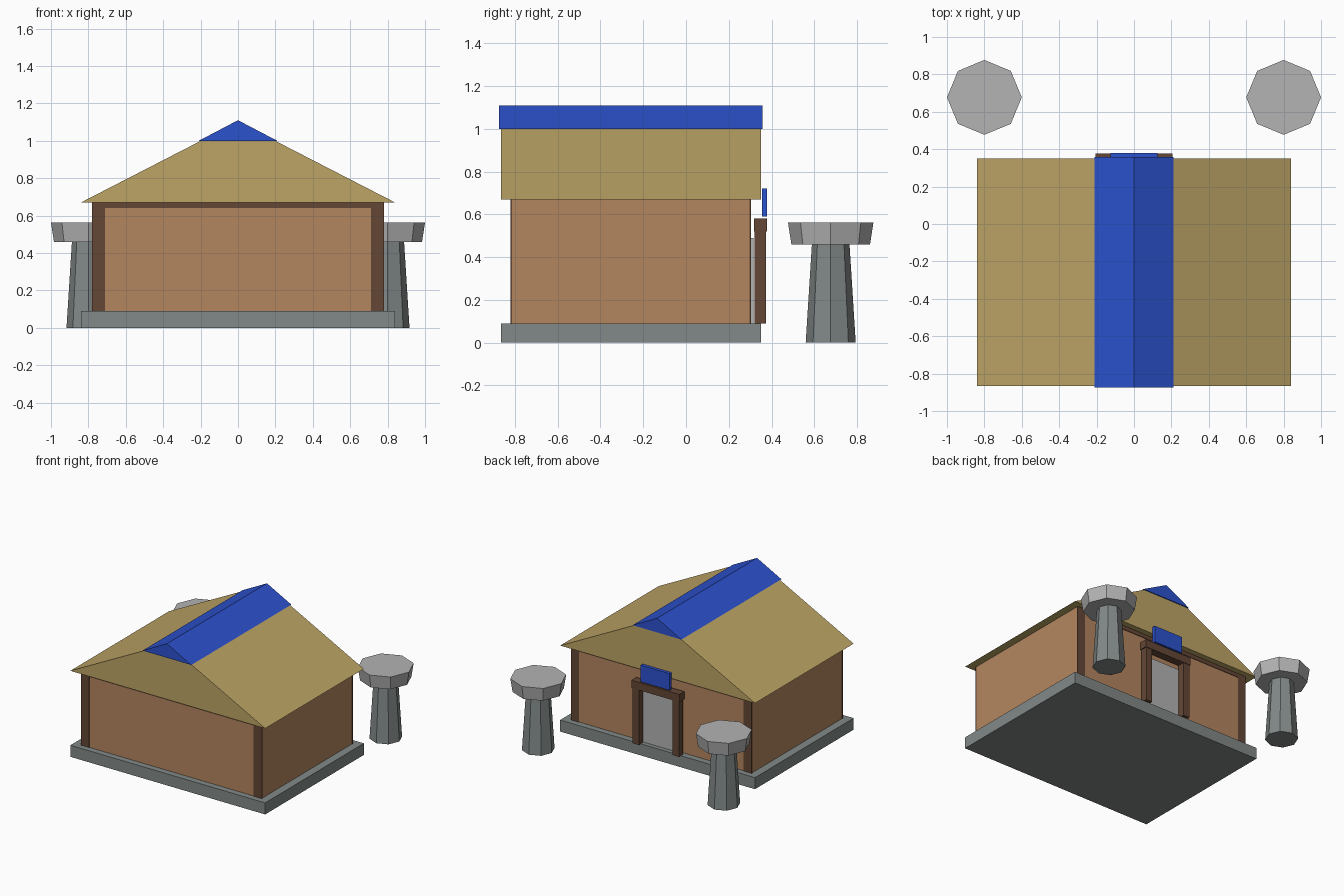
import bpy
from math import pi

default = bpy.data.objects.get("Cube")
if default:
    bpy.data.objects.remove(default)


def linear(c):
    c /= 255
    return c / 12.92 if c < 0.04 else ((c + 0.055) / 1.055) ** 2.4


def material(name, r, g, b):
    m = bpy.data.materials.new(name)
    m.use_nodes = True
    colour = (linear(r), linear(g), linear(b), 1)
    m.diffuse_color = colour
    m.node_tree.nodes["Principled BSDF"].inputs["Base Color"].default_value = colour
    return m


clay = material("clay wall", 180, 134, 95)
timber = material("dark timber", 100, 71, 53)
straw = material("straw roof", 189, 165, 102)
blue = material("blue", 44, 82, 206)
stone = material("stone grey", 130, 137, 136)
pale = material("pale grey", 179, 179, 179)


def mesh_object(name, verts, faces, mat):
    me = bpy.data.meshes.new(name)
    me.from_pydata(verts, [], faces)
    me.materials.append(mat)
    ob = bpy.data.objects.new(name, me)
    bpy.context.collection.objects.link(ob)
    return ob


def box(name, x, y, z, mat):
    verts = [(a, b, c) for a in x for b in y for c in z]
    faces = [(0, 1, 3, 2), (4, 6, 7, 5), (0, 4, 5, 1),
             (2, 3, 7, 6), (0, 2, 6, 4), (1, 5, 7, 3)]
    return mesh_object(name, verts, faces, mat)


def gable(name, half, y, z, mat):
    """Triangular prism with its ridge along y."""
    verts = [p for b in y for p in ((-half, b, z[0]), (half, b, z[0]), (0, b, z[1]))]
    faces = [(0, 1, 2), (5, 4, 3), (0, 3, 4, 1), (1, 4, 5, 2), (2, 5, 3, 0)]
    return mesh_object(name, verts, faces, mat)


def octagon(name, x, y, z, r_low, r_high, mat):
    bpy.ops.mesh.primitive_cone_add(vertices=8, radius1=r_low, radius2=r_high,
                                    depth=z[1] - z[0], location=(x, y, sum(z) / 2))
    ob = bpy.context.object
    ob.name = name
    ob.data.materials.append(mat)
    return ob


# Main building
box("stone_base", (-0.84, 0.84), (-0.865, 0.35), (0, 0.09), stone)
box("clay_walls", (-0.777, 0.777), (-0.817, 0.301), (0.09, 0.67), clay)
gable("straw_roof", 0.84, (-0.865, 0.35), (0.67, 1.102), straw)
gable("ridge_cap", 0.21, (-0.875, 0.357), (1.0, 1.11), blue)

# Timber framing on the two gable walls
for end, y in (("front", (-0.821, -0.813)), ("back", (0.297, 0.305))):
    box(end + "_top_beam", (-0.71, 0.71), y, (0.64, 0.67), timber)
    for side, x in (("left", (0.71, 0.78)), ("right", (-0.78, -0.71))):
        box(f"{end}_{side}_corner_post", x, y, (0.09, 0.67), timber)

# Doorway and sign in the back wall
box("door", (-0.15, 0.15), (0.3, 0.315), (0.09, 0.49), pale)
box("door_lintel", (-0.207, 0.207), (0.317, 0.378), (0.52, 0.58), timber)
box("door_sign", (-0.125, 0.125), (0.355, 0.38), (0.59, 0.72), blue)

# Parts that come in left and right pairs
for side, s in (("left", 1), ("right", -1)):
    box(side + "_door_post", sorted((s * 0.145, s * 0.2)), (0.321, 0.374),
        (0.09, 0.52), timber)
    octagon(side + "_pillar_stem", s * 0.8, 0.677, (0, 0.46), 0.117, 0.088, stone)
    octagon(side + "_pillar_head", s * 0.8, 0.677, (0.46, 0.563), 0.184, 0.2, pale)
